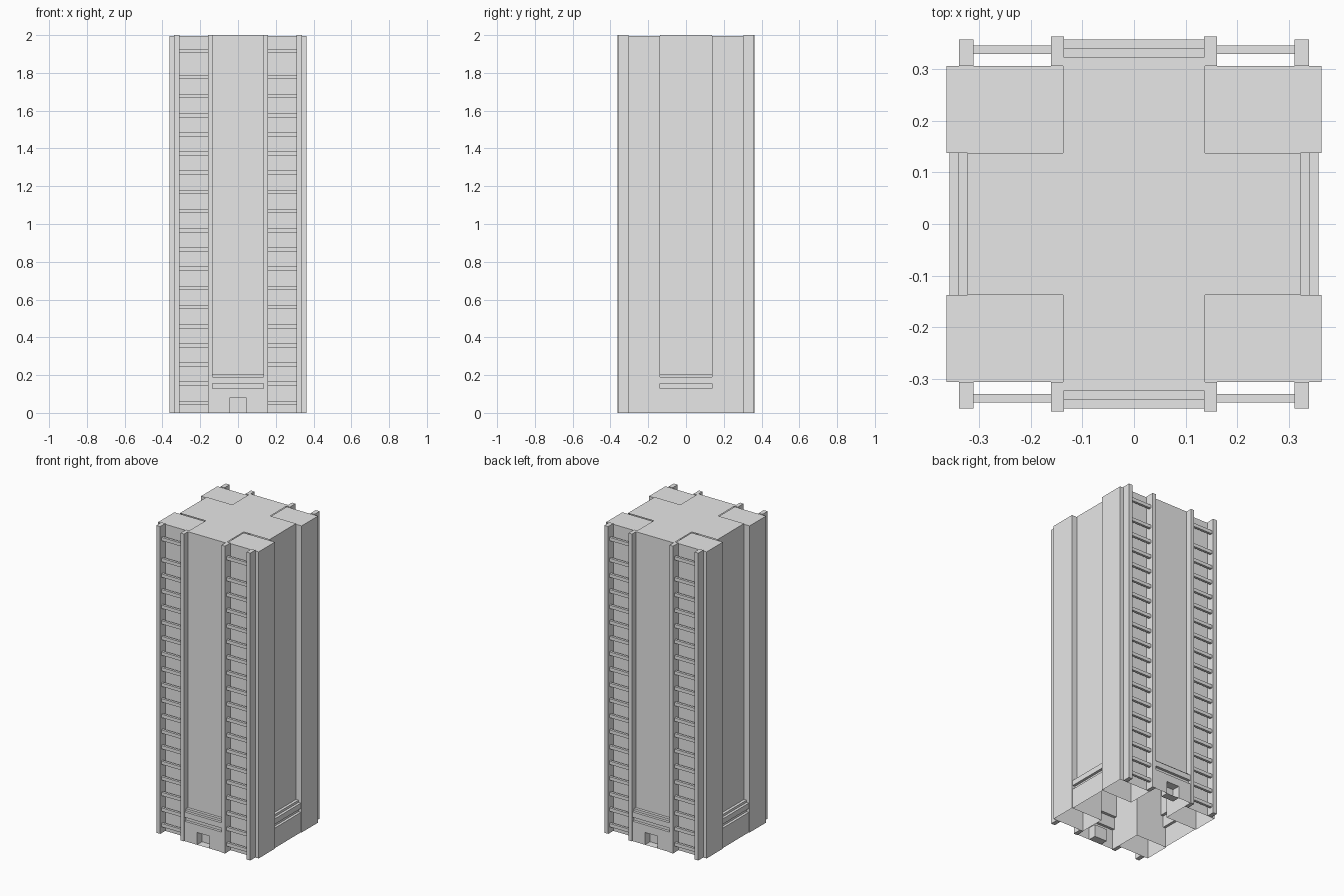
import bpy, bmesh

cube = bpy.data.objects.get("Cube")
if cube:
    bpy.data.objects.remove(cube)

concrete = bpy.data.materials.new("light_grey_concrete")
concrete.use_nodes = True
GREY = (0.8, 0.8, 0.8, 1)
concrete.diffuse_color = GREY
concrete.node_tree.nodes["Principled BSDF"].inputs["Base Color"].default_value = GREY

TOP = 2.0
BAY = 0.137        # half width of the recessed central bays
WALL = 0.305       # front and back wall depth
FACE = 0.357       # outer face of the base
SIDE = 0.362       # outer side wall


def add_quad(bm, points):
    bm.faces.new([bm.verts.new(p) for p in points])


def add_box(bm, x, y, z, open_bottom=False):
    """Axis aligned box from three (min, max) ranges."""
    v = [bm.verts.new((a, b, c)) for c in z for b in y for a in x]
    sides = [(4, 5, 7, 6), (0, 1, 5, 4), (3, 2, 6, 7), (2, 0, 4, 6), (1, 3, 7, 5)]
    if not open_bottom:
        sides.append((0, 2, 3, 1))
    for side in sides:
        bm.faces.new([v[i] for i in side])


def finish(name, bm, turned=False):
    """Make an object; turned swaps the bay from the front to the side."""
    if turned:
        for v in bm.verts:
            v.co.x, v.co.y = -v.co.y, v.co.x
    mesh = bpy.data.meshes.new(name)
    bm.to_mesh(mesh)
    bm.free()
    mesh.materials.append(concrete)
    obj = bpy.data.objects.new(name, mesh)
    bpy.context.collection.objects.link(obj)
    return obj


def mirror(obj, x=True, y=True):
    mod = obj.modifiers.new("mirror", 'MIRROR')
    mod.use_axis = (x, y, False)
    mod.use_mirror_merge = False
    return obj


# Corner towers, hollow and open underneath
bm = bmesh.new()
add_box(bm, (BAY, SIDE), (BAY, WALL), (0, TOP - 0.005), True)
mirror(finish("corner_tower", bm))

# Cross-shaped roof
bm = bmesh.new()
r = 0.322
half = [(-BAY, -r), (BAY, -r), (BAY, -BAY), (r, -BAY), (r, BAY), (BAY, BAY)]
outline = half + [(-x, -y) for x, y in half]
seen = list(dict.fromkeys(outline))
bm.faces.new([bm.verts.new((x, y, TOP)) for x, y in seen])
finish("roof", bm)

# Vertical fins on the front and back, tall inner pair and outer pair
for name, xs, depth in (("inner_fin", (0.135, 0.16), SIDE), ("outer_fin", (0.31, 0.338), FACE)):
    bm = bmesh.new()
    add_box(bm, xs, (WALL, depth), (0, TOP))
    mirror(finish(name, bm))

# Horizontal rails between the fins
bm = bmesh.new()
for z in [0.053 + 0.1015 * i for i in range(18)] + [1.915]:
    add_box(bm, (0.16, 0.31), (0.329, 0.345), (z - 0.011, z + 0.011))
mirror(finish("balcony_rails", bm))

# Central bays: stepped wall, projecting sill bar, base with or without door
steps = [(FACE, 0.13), (0.34, 0.13), (0.34, 0.205), (r, 0.205), (r, TOP)]
DOOR_X, DOOR_Z = 0.045, 0.08
for label, turned in (("front", False), ("side", True)):
    bm = bmesh.new()
    for (y0, z0), (y1, z1) in zip(steps, steps[1:]):
        add_quad(bm, [(-BAY, -y0, z0), (BAY, -y0, z0), (BAY, -y1, z1), (-BAY, -y1, z1)])
    mirror(finish(label + "_bay_wall", bm, turned), turned, not turned)

    bm = bmesh.new()
    add_box(bm, (-BAY, BAY), (-FACE, -0.34), (0.155, 0.19))
    mirror(finish(label + "_sill_bar", bm, turned), turned, not turned)

    bm = bmesh.new()

    def base_panel(x0, x1, z0, z1):
        add_quad(bm, [(x0, -FACE, z0), (x1, -FACE, z0), (x1, -FACE, z1), (x0, -FACE, z1)])

    if turned:
        base_panel(-BAY, BAY, 0, 0.13)
    else:
        base_panel(-BAY, -DOOR_X, 0, 0.13)
        base_panel(DOOR_X, BAY, 0, 0.13)
        base_panel(-DOOR_X, DOOR_X, DOOR_Z, 0.13)
    mirror(finish(label + "_base", bm, turned), turned, not turned)

# Door alcove: a box with its outer side left open, facing inward
bm = bmesh.new()
add_box(bm, (-DOOR_X, DOOR_X), (-FACE, -WALL), (0, DOOR_Z))
outer = [f for f in bm.faces if all(v.co.y < -FACE + 0.001 for v in f.verts)]
bmesh.ops.delete(bm, geom=outer, context='FACES_ONLY')
bmesh.ops.reverse_faces(bm, faces=bm.faces[:])
mirror(finish("door_alcove", bm), False, True)
